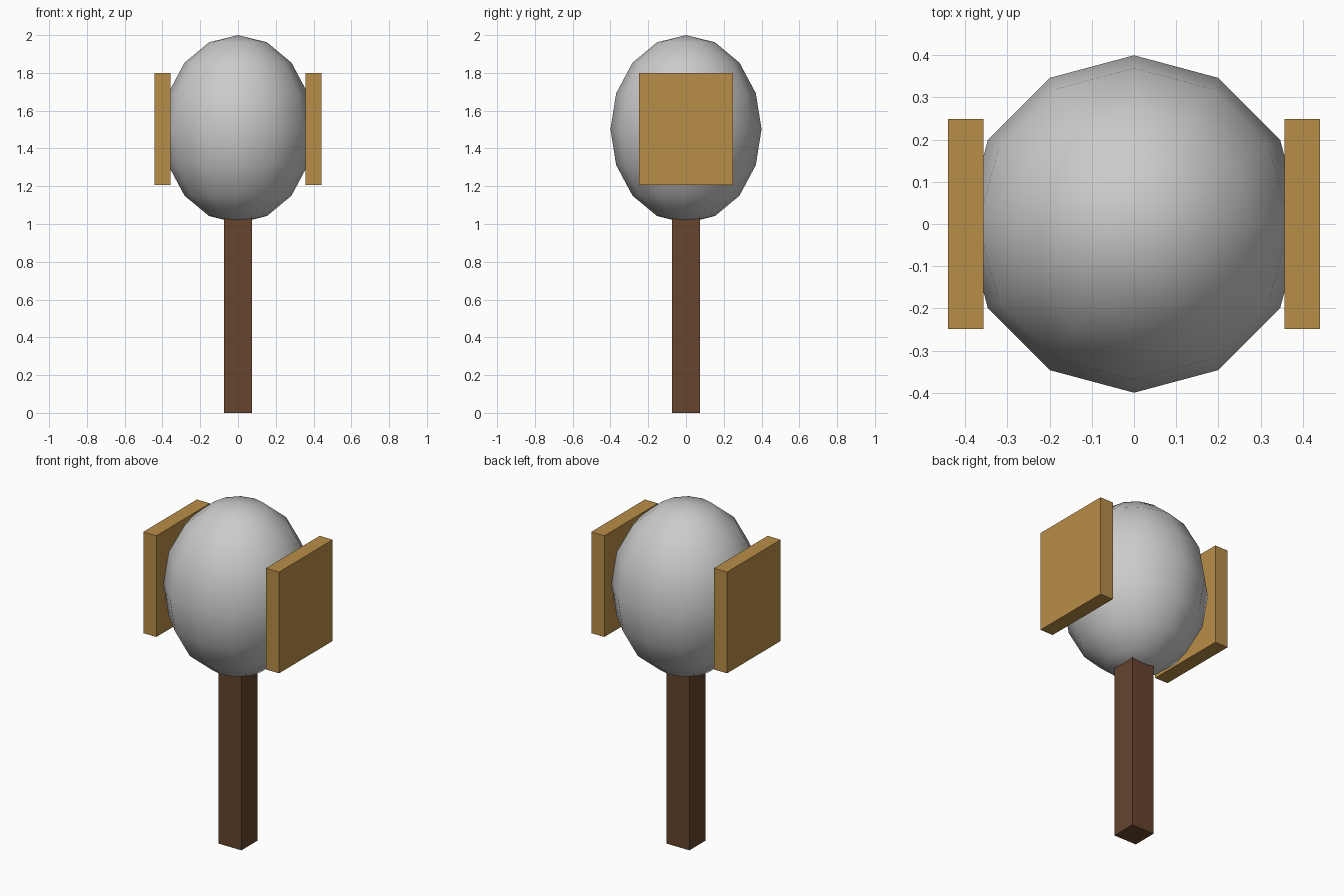
import bpy

if "Cube" in bpy.data.objects:
    bpy.data.objects.remove(bpy.data.objects["Cube"])


def material(name, rgb):
    mat = bpy.data.materials.new(name)
    mat.diffuse_color = (*rgb, 1)
    mat.use_nodes = True
    mat.node_tree.nodes["Principled BSDF"].inputs["Base Color"].default_value = mat.diffuse_color
    return mat


def box(name, center, size, mat):
    bpy.ops.mesh.primitive_cube_add(size=1, location=center)
    obj = bpy.context.object
    obj.name = name
    obj.scale = size
    bpy.ops.object.transform_apply(location=False, rotation=False, scale=True)
    obj.data.materials.append(mat)
    return obj


dark_wood = material("dark_wood", (0.13, 0.058, 0.027))
light_wood = material("light_wood", (0.48, 0.27, 0.065))

# Handle, sunk a little into the head
box("handle", (0, 0, 0.54), (0.148, 0.148, 1.08), dark_wood)

# Egg-shaped head, low-poly with smooth shading
bpy.ops.mesh.primitive_uv_sphere_add(segments=12, ring_count=8, radius=1,
                                     location=(0, 0, 1.502))
head = bpy.context.object
head.name = "head"
head.scale = (0.4, 0.4, 0.498)
bpy.ops.object.transform_apply(location=False, rotation=False, scale=True)
bpy.ops.object.shade_smooth()

# Side plates
for side, sign in (("left", -1), ("right", 1)):
    box(side + "_plate", (sign * 0.399, 0, 1.503), (0.085, 0.498, 0.595), light_wood)
